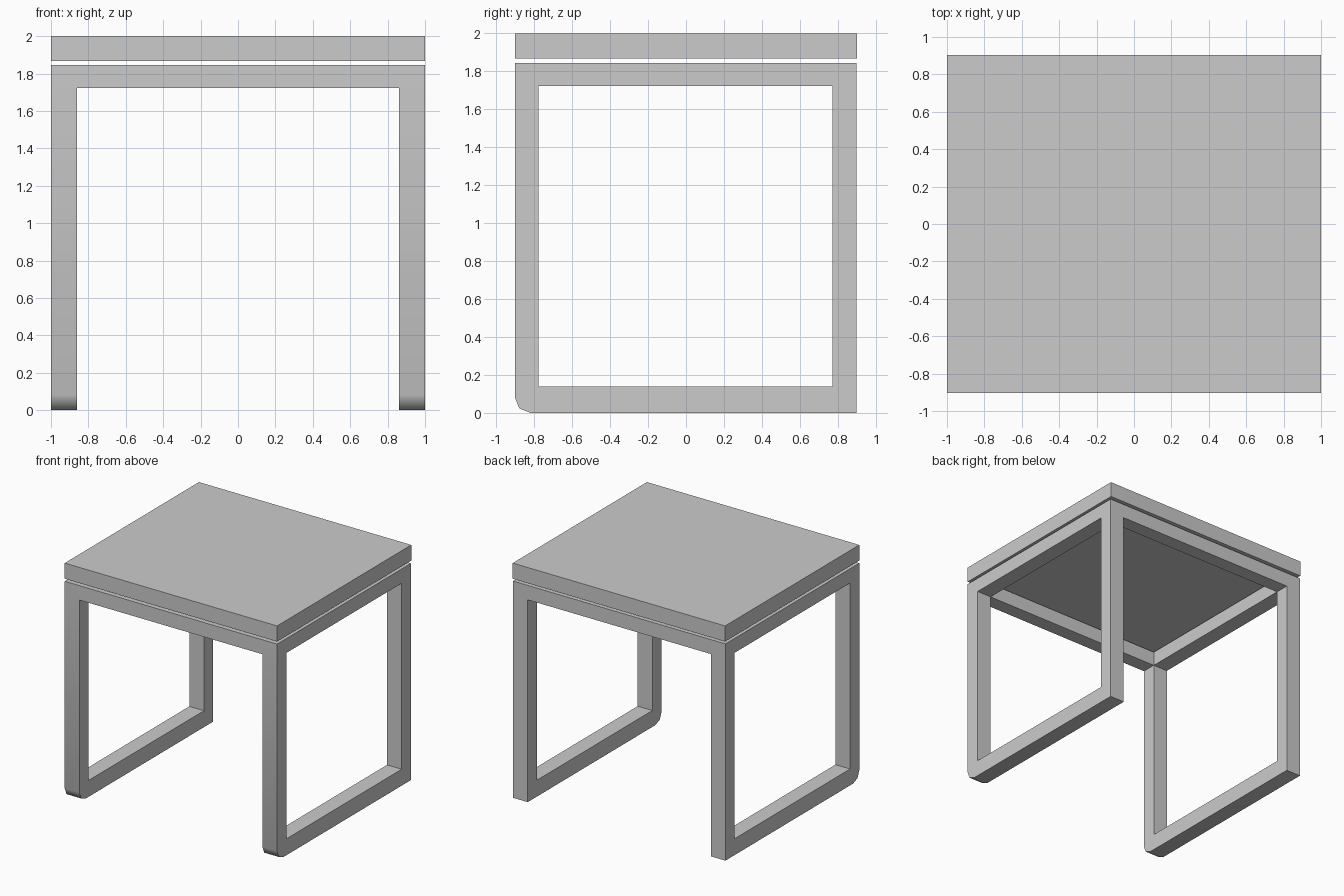
import bpy, bmesh

if "Cube" in bpy.data.objects:
    bpy.data.objects.remove(bpy.data.objects["Cube"])

W, D = 1.0, 0.9025          # half width and half depth of the seat
LEG_X = 0.862               # inner face of the side frames
FRAME_TOP, RAIL_BOTTOM = 1.845, 1.722
FRONT, BACK = -D, 0.8975    # outer faces of the frame
FRONT_IN, BACK_IN = -0.778, 0.773


def add_object(name, bm):
    bmesh.ops.recalc_face_normals(bm, faces=bm.faces)
    mesh = bpy.data.meshes.new(name)
    bm.to_mesh(mesh)
    bm.free()
    obj = bpy.data.objects.new(name, mesh)
    bpy.context.collection.objects.link(obj)
    return obj


def box(name, lo, hi):
    bm = bmesh.new()
    bmesh.ops.create_cube(bm, size=1)
    for v in bm.verts:
        v.co = [(a + b) / 2 + c * (b - a) for a, b, c in zip(lo, hi, v.co)]
    return add_object(name, bm)


# Seat slab, separated from the frame by a thin gap
box("seat", (-W, -D, 1.867), (W, D, 2.0))

# Cross rails under the seat
box("front_rail", (-LEG_X, FRONT, RAIL_BOTTOM), (LEG_X, FRONT_IN, FRAME_TOP))
box("back_rail", (-LEG_X, BACK_IN, RAIL_BOTTOM), (LEG_X, BACK, FRAME_TOP))

# Rectangular side frame: a ring of four quads extruded across its width
bm = bmesh.new()
outer = [(FRONT, 0), (BACK, 0), (BACK, FRAME_TOP), (FRONT, FRAME_TOP)]
inner = [(FRONT_IN, 0.14), (BACK_IN, 0.14), (BACK_IN, RAIL_BOTTOM), (FRONT_IN, RAIL_BOTTOM)]
o = [bm.verts.new((LEG_X, y, z)) for y, z in outer]
i = [bm.verts.new((LEG_X, y, z)) for y, z in inner]
ring = [bm.faces.new((o[k], o[(k + 1) % 4], i[(k + 1) % 4], i[k])) for k in range(4)]
ext = bmesh.ops.extrude_face_region(bm, geom=ring, use_keep_orig=True)
bmesh.ops.translate(bm, vec=(W - LEG_X, 0, 0),
                    verts=[g for g in ext["geom"] if isinstance(g, bmesh.types.BMVert)])

# Rounded front foot
foot = [e for e in bm.edges
        if all(abs(v.co.y - FRONT) < 1e-4 and abs(v.co.z) < 1e-4 for v in e.verts)]
bmesh.ops.bevel(bm, geom=foot, offset=0.082, offset_type='OFFSET',
                segments=2, profile=0.5, affect='EDGES')
side = add_object("side_frames", bm)
bpy.context.view_layer.objects.active = side
side.select_set(True)
bpy.ops.object.shade_smooth_by_angle(angle=0.8)

# Mirror to the opposite side
mirror = side.modifiers.new("mirror", 'MIRROR')
mirror.use_axis[0] = True
